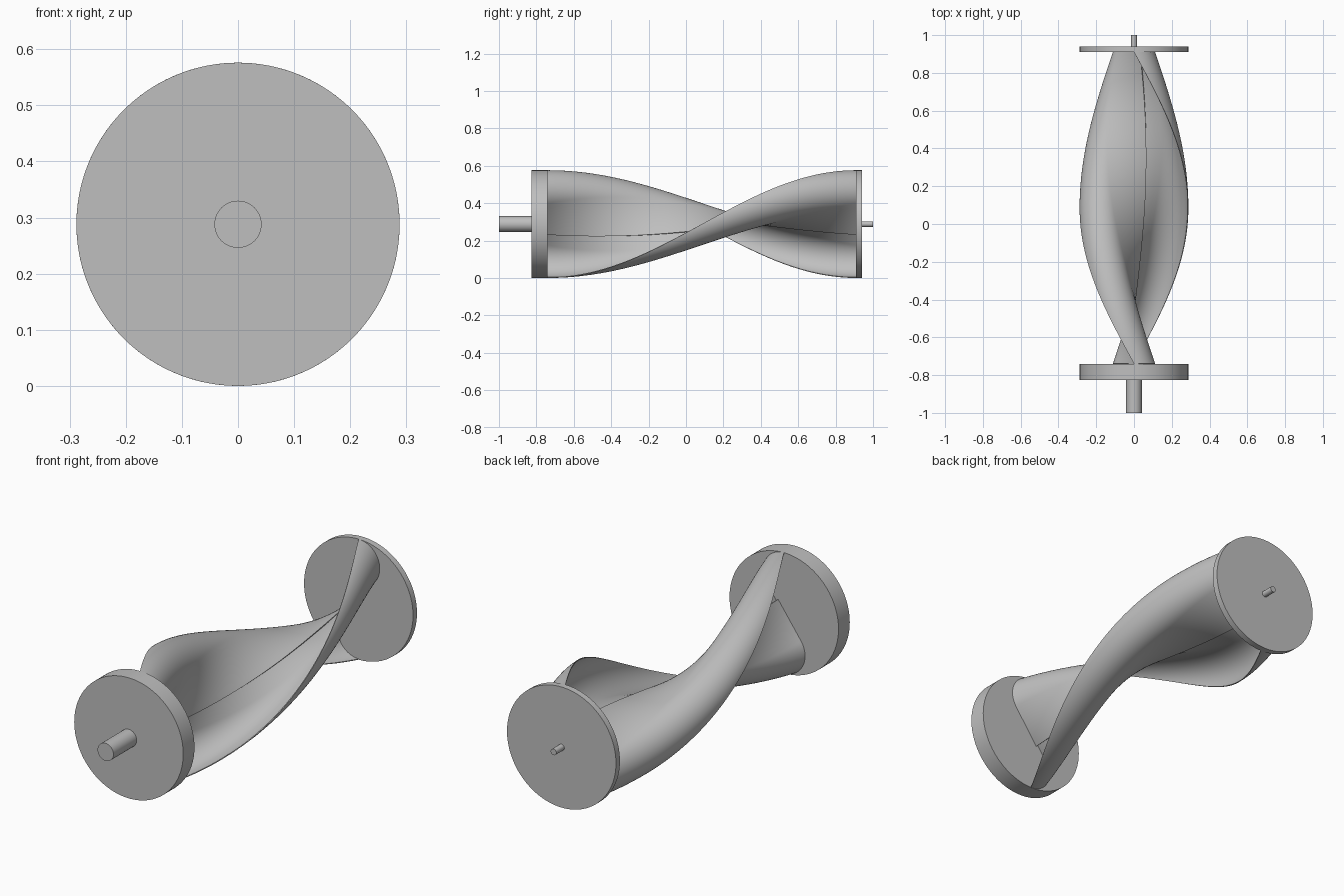
import bpy, bmesh, math
from mathutils import Matrix, Vector

if "Cube" in bpy.data.objects:
    bpy.data.objects.remove(bpy.data.objects["Cube"], do_unlink=True)

R = 0.288                     # rotor radius, also the axis height
Y0, Y1 = -0.74, 0.91          # blade span between the end plates
BULGE = 0.11                  # radius of the blade's curved section
INNER = Vector((-0.033, -0.056))   # inner blade edge, past the axis
THICK = 0.004

metal = bpy.data.materials.new("light grey")
metal.use_nodes = True
grey = (0.52, 0.52, 0.52, 1)
metal.diffuse_color = grey
metal.node_tree.nodes["Principled BSDF"].inputs["Base Color"].default_value = grey


def finish(name, bm):
    bmesh.ops.recalc_face_normals(bm, faces=bm.faces)
    mesh = bpy.data.meshes.new(name)
    bm.to_mesh(mesh)
    bm.free()
    mesh.materials.append(metal)
    ob = bpy.data.objects.new(name, mesh)
    bpy.context.collection.objects.link(ob)
    return ob


def smooth(ob):
    bpy.ops.object.select_all(action='DESELECT')
    ob.select_set(True)
    bpy.context.view_layer.objects.active = ob
    bpy.ops.object.shade_smooth_by_angle(angle=math.radians(35))


def cylinder(name, radius, ya, yb, sides):
    bm = bmesh.new()
    place = Matrix.Translation((0, (ya + yb) / 2, R)) @ Matrix.Rotation(math.pi / 2, 4, 'X')
    bmesh.ops.create_cone(bm, cap_ends=True, segments=sides, radius1=radius,
                          radius2=radius, depth=yb - ya, matrix=place)
    smooth(finish(name, bm))


def blade_profile():
    # straight inner part running tangent into a round outer bucket
    centre = Vector((0, R - THICK / 2 - BULGE))
    to_centre = centre - INNER
    phi = math.atan2(to_centre.y, to_centre.x) - math.asin(BULGE / to_centre.length)
    start = phi - math.pi / 2
    tangent = centre + BULGE * Vector((math.cos(start), math.sin(start)))
    pts = [INNER.lerp(tangent, i / 8) for i in range(8)]
    for i in range(29):
        a = start + (math.pi / 2 - start) * i / 28
        pts.append(centre + BULGE * Vector((math.cos(a), math.sin(a))))
    return pts


def blade(name, offset, steps=96):
    # sweep the profile along the axis through half a turn
    bm = bmesh.new()
    profile = blade_profile()
    rows = []
    for s in range(steps + 1):
        t = s / steps
        c, n = math.cos(offset + math.pi * t), math.sin(offset + math.pi * t)
        rows.append([bm.verts.new((p.x * c - p.y * n, Y0 + (Y1 - Y0) * t,
                                   R + p.x * n + p.y * c)) for p in profile])
    for a, b in zip(rows, rows[1:]):
        for i in range(len(profile) - 1):
            bm.faces.new((a[i], a[i + 1], b[i + 1], b[i]))
    ob = finish(name, bm)
    shell = ob.modifiers.new("thickness", 'SOLIDIFY')
    shell.thickness = THICK
    shell.offset = 0
    bpy.context.view_layer.objects.active = ob
    bpy.ops.object.modifier_apply(modifier=shell.name)
    smooth(ob)


# end plates and shafts
cylinder("front_plate", R, -0.825, Y0, 128)
cylinder("back_plate", R, Y1, 0.94, 128)
cylinder("front_shaft", 0.042, -1.0, -0.825, 48)
cylinder("back_shaft", 0.015, 0.94, 1.0, 32)

# two opposite twisted blades
blade("first_blade", 0)
blade("second_blade", math.pi)
